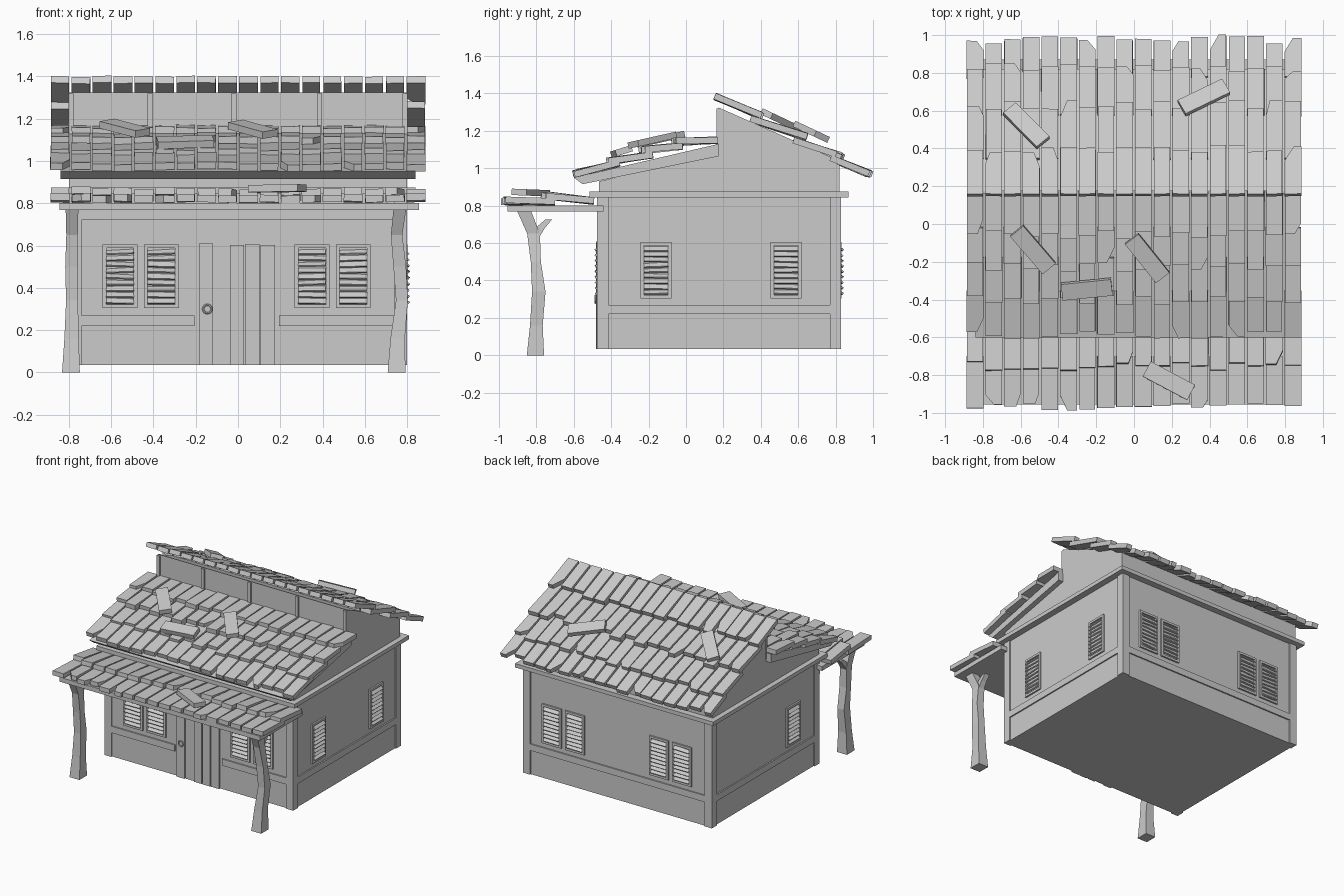
import bpy, bmesh, math, random
from mathutils import Matrix, Vector

random.seed(7)
cube = bpy.data.objects.get("Cube")
if cube:
    bpy.data.objects.remove(cube)

grey = bpy.data.materials.new("plain grey")
grey.use_nodes = True
GREY = (0.6, 0.6, 0.6, 1)
grey.diffuse_color = GREY
grey.node_tree.nodes["Principled BSDF"].inputs["Base Color"].default_value = GREY


def jit(a):
    return random.uniform(-a, a)


def finish(name, bm):
    bmesh.ops.recalc_face_normals(bm, faces=bm.faces)
    mesh = bpy.data.meshes.new(name)
    bm.to_mesh(mesh)
    bm.free()
    mesh.materials.append(grey)
    obj = bpy.data.objects.new(name, mesh)
    bpy.context.collection.objects.link(obj)
    return obj


def box(bm, x, y, z, mat=Matrix()):
    """Box from three (low, high) ranges."""
    size = Matrix.Diagonal((x[1] - x[0], y[1] - y[0], z[1] - z[0], 1))
    mid = Matrix.Translation([(r[0] + r[1]) / 2 for r in (x, y, z)])
    bmesh.ops.create_cube(bm, size=1, matrix=mat @ mid @ size)


def prism(bm, outline, mat, depth):
    """Extrude a flat outline along the matrix's local z."""
    low = [bm.verts.new(mat @ Vector((u, v, 0))) for u, v in outline]
    high = [bm.verts.new(mat @ Vector((u, v, depth))) for u, v in outline]
    bm.faces.new(low)
    bm.faces.new(high)
    n = len(low)
    for i in range(n):
        bm.faces.new((low[i], low[(i + 1) % n], high[(i + 1) % n], high[i]))


def side_prism(name, profile, half):
    """Profile in (y, z), extruded across x."""
    bm = bmesh.new()
    mat = Matrix(((0, 0, 1, -half), (1, 0, 0, 0), (0, 1, 0, 0), (0, 0, 0, 1)))
    prism(bm, profile, mat, 2 * half)
    return finish(name, bm)


# Body and gabled upper wall
W, FRONT, BACK, BASE, TOP = 0.79, -0.465, 0.82, 0.035, 0.85
bm = bmesh.new()
box(bm, (-W, W), (FRONT, BACK), (BASE, TOP))
finish("house_walls", bm)
side_prism("gable_walls", [(FRONT, TOP), (FRONT, 0.93), (0.174, 1.08), (0.174, 1.325),
                           (BACK, 1.04), (BACK, TOP)], W + 0.01)

# Corner posts, skirting rail, eaves band
bm = bmesh.new()
for x in (-W + 0.02, W - 0.02):
    for y in (FRONT + 0.02, BACK - 0.02):
        box(bm, (x - 0.03, x + 0.03), (y - 0.03, y + 0.03), (BASE, TOP))
finish("corner_posts", bm)

bm = bmesh.new()
R = (0.22, 0.27)
for x0, x1 in ((-0.755, -0.205), (0.195, 0.755)):
    box(bm, (x0, x1), (FRONT - 0.01, FRONT + 0.01), R)
box(bm, (-0.755, 0.755), (BACK - 0.01, BACK + 0.01), R)
for s in (-W, W):
    box(bm, (s - 0.01, s + 0.01), (FRONT, BACK), R)
finish("skirting_rails", bm)

bm = bmesh.new()
box(bm, (-0.84, 0.84), (-0.515, 0.87), (0.845, 0.875))
finish("eaves_band", bm)
bm = bmesh.new()
box(bm, (-0.8, 0.8), (FRONT - 0.012, FRONT), (0.72, 0.77))
finish("front_header", bm)

# Clerestory battens
bm = bmesh.new()
for x in (-0.79, -0.415, -0.02, 0.385, 0.79):
    box(bm, (x - 0.012, x + 0.012), (0.162, 0.18), (1.08, 1.32))
finish("clerestory_battens", bm)

# Roof decks
side_prism("front_roof_deck", [(-0.6, 0.95), (0.174, 1.13), (0.174, 1.064), (-0.553, 0.915)], 0.84)
bm = bmesh.new()
box(bm, (-0.845, 0.855), (-0.955, -0.44), (0.768, 0.802))
finish("porch_deck", bm)


# Overlapping roof tiles
def tile(bm, x, width, y0, z0, y1, z1, thick=0.034):
    d = Vector((0, y1 - y0, z1 - z0))
    length = d.length
    d.normalize()
    s = 1 if d.y > 0 else -1
    n = Vector((0, -d.z * s, d.y * s))
    mat = Matrix((( 1, 0, 0, x), (0, d.y, -n.y, y0), (0, d.z, -n.z, z0), (0, 0, 0, 1)))
    h = width / 2
    outline = [(-h, 0), (h, 0), (h, length), (-h, length)]
    if random.random() < 0.14:       # broken corner
        a, b = random.uniform(0.02, 0.05), random.uniform(0.04, 0.09)
        if random.random() < 0.5:
            outline[2:3] = [(h, length - b), (h - a, length)]
        else:
            outline[3:] = [(a - h, length), (-h, length - b)]
    prism(bm, outline, mat @ Matrix.Rotation(jit(0.03), 4, 'Y'), thick)


def tile_rows(name, rows):
    for i, (y0, z0, y1, z1) in enumerate(rows):
        bm = bmesh.new()
        for c in range(18):
            x = (c - 8.5) * 0.099
            end = jit(0.025)
            slope = (z1 - z0) / (y1 - y0)
            tile(bm, x, 0.088 + jit(0.004), y0, z0 + jit(0.003),
                 y1 + end, z1 + slope * end + jit(0.006))
        finish(f"{name}_{i + 1}", bm)


tile_rows("back_tile_row", [(0.16, 1.40, 0.40, 1.30), (0.35, 1.28, 0.63, 1.19),
                            (0.58, 1.165, 0.83, 1.08), (0.78, 1.07, 0.978, 0.99)])
tile_rows("front_tile_row", [(0.172, 1.168, -0.06, 1.158), (-0.02, 1.135, -0.23, 1.115),
                             (-0.18, 1.09, -0.405, 1.055), (-0.36, 1.045, -0.59, 0.99)])
tile_rows("porch_tile_row", [(-0.49, 0.842, -0.75, 0.872), (-0.70, 0.838, -0.97, 0.842)])

# Loose planks lying on the roofs: x, y, z, slope, turn
LOOSE = [(-0.57, 0.52, 1.25, -0.44, -48), (0.37, 0.67, 1.195, -0.44, 28),
         (-0.535, -0.135, 1.155, 0.22, -50), (-0.25, -0.345, 1.09, 0.3, 6),
         (0.07, -0.18, 1.15, 0.22, -52), (0.185, -0.83, 0.87, -0.04, -28)]
for i, (x, y, z, slope, turn) in enumerate(LOOSE):
    bm = bmesh.new()
    mat = (Matrix.Translation((x, y, z)) @ Matrix.Rotation(slope, 4, 'X')
           @ Matrix.Rotation(math.radians(turn), 4, 'Z'))
    box(bm, (-0.133, 0.133), (-0.045, 0.045), (-0.017, 0.017), mat)
    finish(f"loose_plank_{i + 1}", bm)


# Louvred shutters
def shutter(bm, u, wall):
    mat = wall @ Matrix.Translation((u, 0, 0.455))
    w, h, f = 0.082, 0.15, 0.017
    for s in (-1, 1):
        mid = s * (w - f / 2)
        box(bm, (mid - f / 2, mid + f / 2), (-0.012, 0.005), (-h, h), mat)
        mid = s * (h - f / 2)
        box(bm, (f - w, w - f), (-0.012, 0.005), (mid - f / 2, mid + f / 2), mat)
    for i in range(9):
        tilt = (mat @ Matrix.Translation((0, -0.006, (i - 4) * 0.029))
                @ Matrix.Rotation(0.75 + jit(0.15), 4, 'X') @ Matrix.Rotation(jit(0.05), 4, 'Y'))
        box(bm, (f - w, w - f), (-0.018, 0.012), (-0.004, 0.004), tilt)


def wall_frame(x, y, degrees):
    return Matrix.Translation((x, y, 0)) @ Matrix.Rotation(math.radians(degrees), 4, 'Z')


PAIRS = (-0.558, -0.362, 0.35, 0.545)
WALLS = {"front_shutters": (wall_frame(0, FRONT, 0), PAIRS),
         "back_shutters": (wall_frame(0, BACK, 180), PAIRS),
         "left_shutters": (wall_frame(W, 0, 90), (-0.16, 0.535)),
         "right_shutter": (wall_frame(-W, 0, -90), (0.16,))}
for name, (wall, spots) in WALLS.items():
    bm = bmesh.new()
    for u in spots:
        shutter(bm, u, wall)
    finish(name, bm)

# Plank door with a ring handle
bm = bmesh.new()
for i in range(5):
    x = -0.185 + i * 0.073
    out = 0.006 if i == 1 else 0.014 + jit(0.003)
    box(bm, (x, x + 0.067), (FRONT - out, FRONT + 0.01), (BASE, 0.605 + jit(0.004)))
finish("door_planks", bm)
bpy.ops.mesh.primitive_torus_add(major_radius=0.02, minor_radius=0.005, major_segments=16,
                                 minor_segments=6, location=(-0.145, FRONT - 0.02, 0.3),
                                 rotation=(math.pi / 2, 0, 0))
bpy.context.object.name = "door_ring"
bpy.context.object.data.materials.append(grey)


# Crooked porch posts
def loft(bm, sections):
    rings = []
    for x, y, z, rx, ry in sections:
        rings.append([bm.verts.new((x + a * rx, y + b * ry, z))
                      for a, b in ((-1, -1), (1, -1), (1, 1), (-1, 1))])
    bm.faces.new(rings[0])
    bm.faces.new(rings[-1])
    for lo, hi in zip(rings, rings[1:]):
        for i in range(4):
            j = (i + 1) % 4
            bm.faces.new((lo[i], lo[j], hi[j], hi[i]))


# y, z, half width, half depth of each section
SPINE = [(-0.805, 0, 0.042, 0.046), (-0.8, 0.16, 0.034, 0.034), (-0.787, 0.34, 0.028, 0.036),
         (-0.803, 0.5, 0.03, 0.027), (-0.815, 0.65, 0.027, 0.034), (-0.865, 0.77, 0.03, 0.037)]
BENDS = {"right_porch_post": (-0.79, -0.787, -0.785, -0.787, -0.785, -0.785),
         "left_porch_post": (0.75, 0.755, 0.775, 0.765, 0.75, 0.765)}
for name, bends in BENDS.items():
    bm = bmesh.new()
    loft(bm, [(x, *s) for x, s in zip(bends, SPINE)])
    x = bends[4]
    loft(bm, [(x, -0.81, 0.63, 0.022, 0.025), (x, -0.78, 0.68, 0.022, 0.025),
              (x, -0.735, 0.725, 0.02, 0.018)])
    finish(name, bm)
